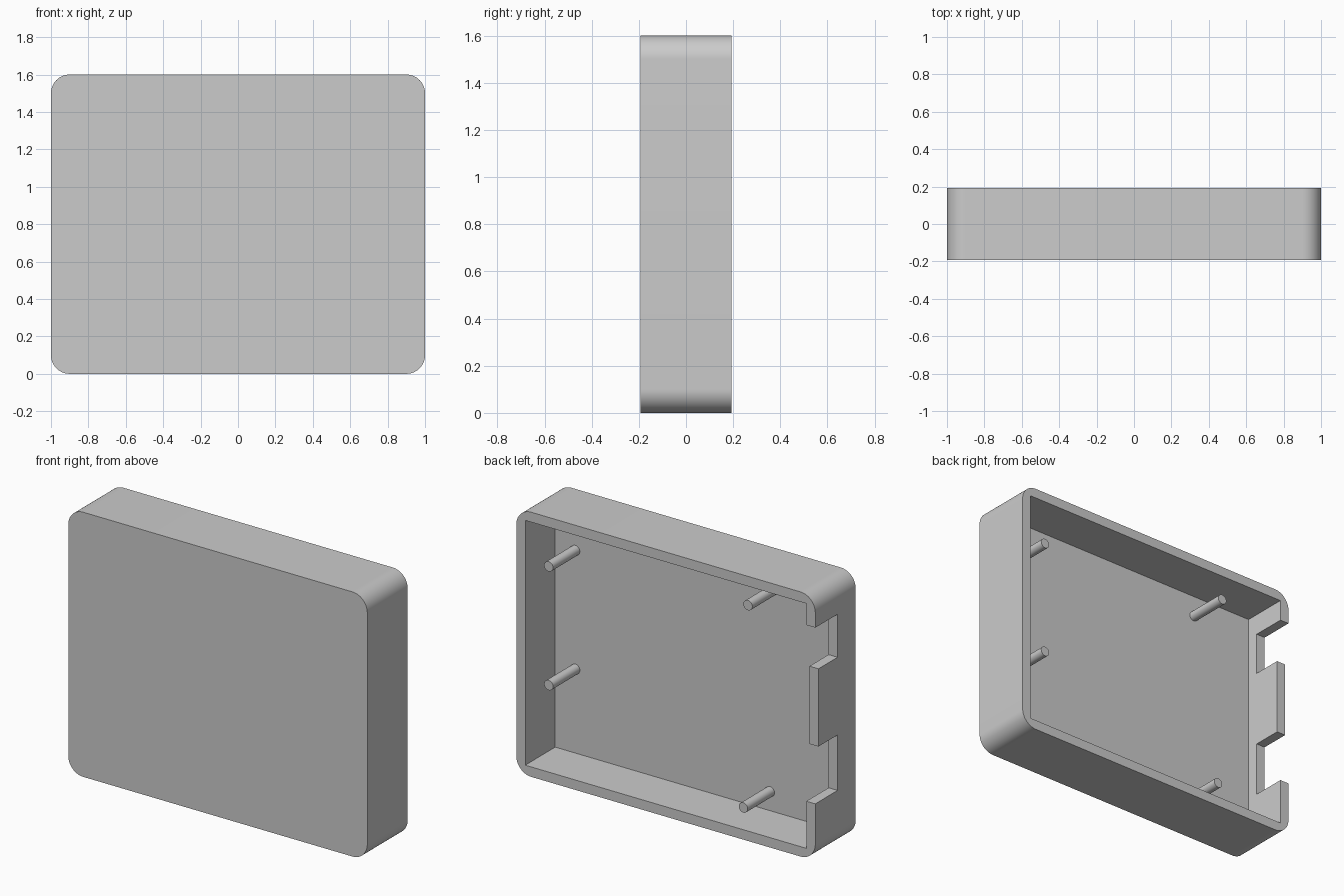
import bpy
import bmesh
import math
from mathutils import Matrix, Vector

if "Cube" in bpy.data.objects:
    bpy.data.objects.remove(bpy.data.objects["Cube"], do_unlink=True)

HEIGHT = 1.6
HALF_DEPTH = 0.193
WALL = 0.06
FLOOR_Y = -0.093
TAB_Y = 0.163
NOTCH_Y = -0.02
CORNER = 0.1

grey = bpy.data.materials.new("light grey plastic")
grey.use_nodes = True
grey.diffuse_color = (0.6, 0.6, 0.6, 1)
grey.node_tree.nodes["Principled BSDF"].inputs["Base Color"].default_value = (0.6, 0.6, 0.6, 1)


def add_object(name, bm):
    bmesh.ops.recalc_face_normals(bm, faces=bm.faces)
    mesh = bpy.data.meshes.new(name)
    bm.to_mesh(mesh)
    bm.free()
    mesh.materials.append(grey)
    obj = bpy.data.objects.new(name, mesh)
    bpy.context.collection.objects.link(obj)
    return obj


def box(name, low, high, radius=0):
    """Box between two corners, with optional rounding of its y edges."""
    low, high = Vector(low), Vector(high)
    bm = bmesh.new()
    bmesh.ops.create_cube(bm, size=1)
    bmesh.ops.scale(bm, vec=high - low, verts=bm.verts)
    bmesh.ops.translate(bm, vec=(low + high) / 2, verts=bm.verts)
    if radius:
        edges = [e for e in bm.edges if abs(e.verts[0].co.y - e.verts[1].co.y) > 0.01]
        bmesh.ops.bevel(bm, geom=edges, offset=radius, segments=16,
                        profile=0.5, affect='EDGES')
    return add_object(name, bm)


def smooth(obj):
    bpy.ops.object.select_all(action='DESELECT')
    obj.select_set(True)
    bpy.context.view_layer.objects.active = obj
    bpy.ops.object.shade_smooth_by_angle(angle=math.radians(30))


def cut(obj, cutter):
    cutter.hide_render = True
    mod = obj.modifiers.new("cut", 'BOOLEAN')
    mod.operation = 'DIFFERENCE'
    mod.solver = 'EXACT'
    mod.object = cutter
    bpy.ops.object.select_all(action='DESELECT')
    bpy.context.view_layer.objects.active = obj
    obj.select_set(True)
    bpy.ops.object.modifier_apply(modifier=mod.name)
    bpy.data.objects.remove(cutter, do_unlink=True)


# Rounded shell, hollow towards the back
shell = box("case_shell", (-1, -HALF_DEPTH, 0), (1, HALF_DEPTH, HEIGHT), CORNER)
cut(shell, box("cavity_cutter", (WALL - 1, FLOOR_Y, WALL), (1 - WALL, 0.5, HEIGHT - WALL)))

# Two connector openings in one side wall, with a lowered tab between them
for bottom, top, depth in ((0.345, 1.41, TAB_Y), (0.345, 0.68, NOTCH_Y), (1.15, 1.41, NOTCH_Y)):
    cut(shell, box("opening_cutter", (-1.2, depth, bottom), (-0.8, 0.5, top)))
smooth(shell)

# Mounting pins standing on the inside of the front plate
pins = {"upper_left": (0.805, 1.286), "lower_left": (0.805, 0.568),
        "upper_right": (-0.528, 1.408), "lower_right": (-0.497, 0.176)}
for place, (x, z) in pins.items():
    bm = bmesh.new()
    start = FLOOR_Y - 0.01
    bmesh.ops.create_cone(bm, cap_ends=True, segments=32, radius1=0.03, radius2=0.03,
                          depth=TAB_Y - start)
    bmesh.ops.transform(bm, verts=bm.verts,
                        matrix=Matrix.Translation((x, (TAB_Y + start) / 2, z))
                        @ Matrix.Rotation(math.pi / 2, 4, 'X'))
    smooth(add_object(place + "_mounting_pin", bm))
